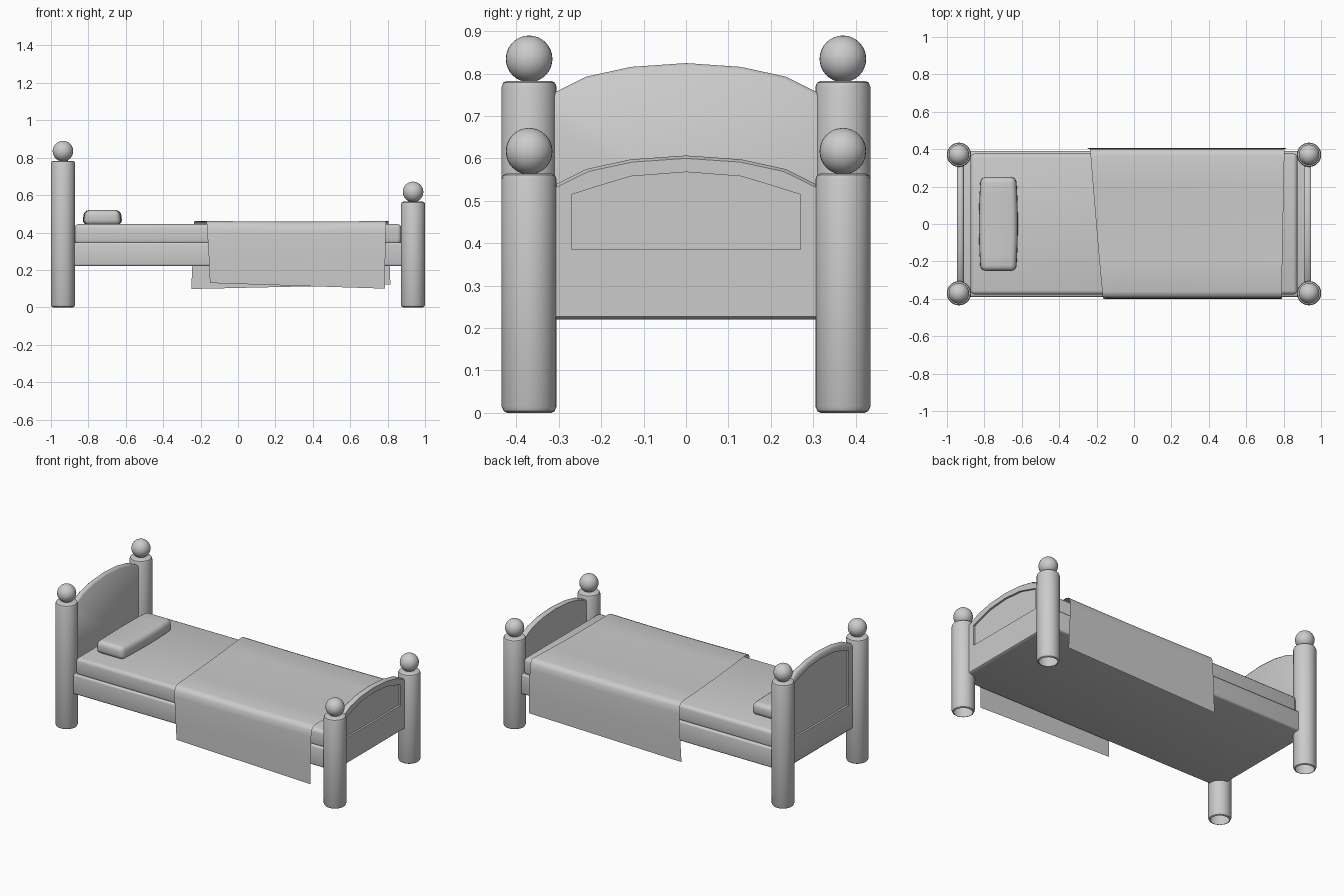
import bpy, bmesh, math

if "Cube" in bpy.data.objects:
    bpy.data.objects.remove(bpy.data.objects["Cube"])


def finish(name, bm, angle=35, recalc=True):
    if recalc:
        bmesh.ops.recalc_face_normals(bm, faces=bm.faces)
    me = bpy.data.meshes.new(name)
    bm.to_mesh(me)
    bm.free()
    ob = bpy.data.objects.new(name, me)
    bpy.context.collection.objects.link(ob)
    bpy.ops.object.select_all(action='DESELECT')
    ob.select_set(True)
    bpy.context.view_layer.objects.active = ob
    bpy.ops.object.shade_smooth_by_angle(angle=math.radians(angle))
    return ob


def loft(bm, loops, closed=True):
    rows = [[bm.verts.new(p) for p in lp] for lp in loops]
    for a, b in zip(rows, rows[1:]):
        n = len(a)
        for i in range(n if closed else n - 1):
            j = (i + 1) % n
            bm.faces.new((a[i], a[j], b[j], b[i]))
    return rows


def rounded_box(name, lo, hi, bevel, segs=3):
    bm = bmesh.new()
    bmesh.ops.create_cube(bm, size=1)
    for v in bm.verts:
        v.co = [l + (c + .5) * (h - l) for c, l, h in zip(v.co, lo, hi)]
    bmesh.ops.bevel(bm, geom=bm.edges[:], offset=bevel, segments=segs,
                    profile=.5, affect='EDGES')
    return finish(name, bm)


# Round posts (open underneath) with ball finials
def post(name, x, y, h, ball_z):
    r, n = .065, 28
    prof = [(.052, 0), (.06, .004), (r, .015), (r, h - .015),
            (.061, h - .004), (.052, h)]
    bm = bmesh.new()
    rows = loft(bm, [[(x + q * math.cos(2 * math.pi * i / n),
                       y + q * math.sin(2 * math.pi * i / n), z)
                      for i in range(n)] for q, z in prof])
    bm.faces.new(rows[-1])
    finish(name + "_post", bm)
    bm = bmesh.new()
    bmesh.ops.create_uvsphere(bm, u_segments=28, v_segments=16, radius=.055)
    bmesh.ops.translate(bm, verts=bm.verts, vec=(x, y, ball_z))
    finish(name + "_finial", bm)


for side, y in (("front", -.37), ("back", .37)):
    post("head_" + side, -.936, y, .783, .835)
    post("foot_" + side, .936, y, .565, .617)


# Arched boards with a recessed panel on the outer face
def board(name, sign, top):
    def outline(half, base, crest):
        right = [(y, top - d) for y, d in half]
        left = [(-y, z) for y, z in right[:0:-1]]
        arch = left + right
        return [(-half[-1][0], base)] + arch + [(half[-1][0], base)]

    outer = outline([(0, 0), (.13, .009), (.235, .032), (.305, .067), (.37, .1)],
                    .22, top)
    inner = outline([(0, .039), (.13, .049), (.2, .07), (.235, .081), (.27, .092)],
                    .385, top)
    mid = (top + .22) / 2
    small = [(y * .98, mid + (z - mid) * .965) for y, z in outer]
    steps = [(small, .91), (outer, .919), (outer, .936), (small, .946),
             (inner, .946), (inner, .934)]
    bm = bmesh.new()
    rows = loft(bm, [[(sign * x, y, z) for y, z in lp] for lp, x in steps])
    bm.faces.new(rows[0])
    bm.faces.new(rows[-1])
    finish(name, bm, 50)


board("headboard", -1, .825)
board("footboard", 1, .607)

# Bed frame and mattress
rounded_box("bed_frame", (-.935, -.39, .22), (.935, .39, .347), .012)
rounded_box("mattress", (-.873, -.377, .335), (.873, .377, .445), .022)

# Pillow: rounded box with slightly bulging outline
pillow = rounded_box("pillow", (-.825, -.25, .44), (-.625, .25, .52), .028, 4)
bm = bmesh.new()
bm.from_mesh(pillow.data)
bmesh.ops.subdivide_edges(
    bm, edges=[e for e in bm.edges if abs(e.verts[0].co.y - e.verts[1].co.y) > .3],
    cuts=6, use_grid_fill=True)
for v in bm.verts:
    f = 1 - (v.co.y / .25) ** 2
    taper = 1 - .06 * max(0, (v.co.z - .46) / .06)
    v.co.x = -.725 + (v.co.x + .725) * (.96 + .09 * f) * taper
bm.to_mesh(pillow.data)
bm.free()

# Blanket: one draped sheet, slightly askew; rows of (y, z, left x, right x)
section = [(-.398, .115, -.15, .785), (-.4, .25, -.155, .787),
           (-.399, .4, -.164, .79), (-.395, .437, -.166, .79),
           (-.382, .455, -.168, .79), (-.36, .462, -.17, .79),
           (-.2, .459, -.185, .793), (0, .457, -.202, .797),
           (.2, .459, -.219, .8), (.365, .462, -.232, .804),
           (.388, .455, -.234, .805), (.4, .437, -.235, .805),
           (.404, .4, -.236, .806), (.405, .25, -.243, .81),
           (.402, .11, -.25, .815)]
bm = bmesh.new()
cols = 12
last = len(section) - 1
grid = []
for k, (y, z, x0, x1) in enumerate(section):
    row = []
    for i in range(cols + 1):
        t = i / cols
        dz = -.004 * math.sin(math.pi * t)
        if k == 0:
            dz = .015 - .03 * t
        elif k == last:
            dz = -.012 + .024 * t
        row.append((x0 + (x1 - x0) * t, y, z + dz))
    grid.append(row)
loft(bm, grid, closed=False)
bmesh.ops.recalc_face_normals(bm, faces=bm.faces)
if sum(f.normal.z for f in bm.faces) < 0:
    bmesh.ops.reverse_faces(bm, faces=bm.faces)
finish("blanket", bm, 60, recalc=False)
